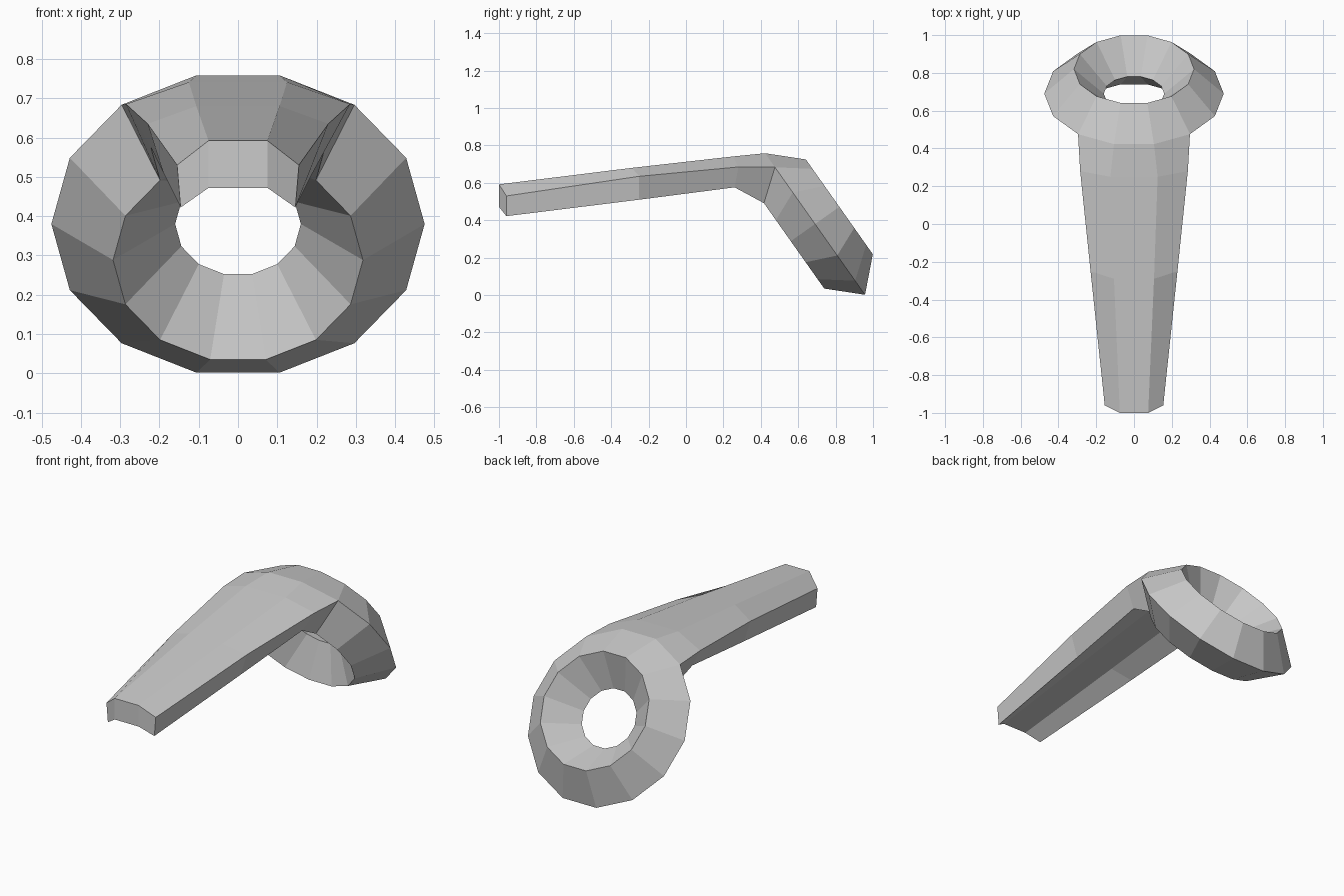
import bpy, bmesh
from math import sin, cos, pi, sqrt

if "Cube" in bpy.data.objects:
    bpy.data.objects.remove(bpy.data.objects["Cube"])

SEGS = 14
AXIS = (0.817, 0.577)       # ring axis in (y, z)
CENTRE = (0.69, 0.38)
# Diamond cross-section of the ring: (radius, offset along axis)
DIAMOND = [(0.475, 0.0), (0.318, -0.159), (0.16, 0.0), (0.318, 0.159)]

bm = bmesh.new()


def ring_point(seg, radius, offset):
    a = (seg + 0.5) * 2 * pi / SEGS
    up = radius * cos(a)
    return (radius * sin(a),
            CENTRE[0] - up * AXIS[1] + offset * AXIS[0],
            CENTRE[1] + up * AXIS[0] + offset * AXIS[1])


# Tilted faceted ring, left open where the handle grows out of it
loops = [[bm.verts.new(ring_point(i, r, o)) for r, o in DIAMOND] for i in range(SEGS)]
for i in range(SEGS):
    a, b = loops[i], loops[(i + 1) % SEGS]
    for j in range(4):
        k = (j + 1) % 4
        if j == 0 and i in (SEGS - 2, SEGS - 1, 0):
            continue
        bm.faces.new((a[j], b[j], b[k], a[k]))

# Handle: arched strip cross-sections from the ring to the tip
# each: top inner, top outer, bottom outer, bottom inner (right half)
sections = [
    [(0.125, 0.25, 0.741), (0.285, 0.28, 0.685), (0.222, 0.26, 0.576), (0.09, 0.24, 0.625)],
    [(0.106, -0.29, 0.680), (0.230, -0.25, 0.635), (0.190, -0.25, 0.510), (0.085, -0.29, 0.560)],
    [(0.075, -1.0, 0.592), (0.155, -0.96, 0.530), (0.146, -0.96, 0.422), (0.075, -1.0, 0.472)],
]
opening = [loops[0][0], loops[1][0], loops[1][1], loops[0][1],
           loops[-1][1], loops[-2][1], loops[-2][0], loops[-1][0]]
previous = opening
for sec in sections:
    right = [bm.verts.new(p) for p in sec]
    left = [bm.verts.new((-x, y, z)) for x, y, z in reversed(sec)]
    current = right + left
    for j in range(8):
        k = (j + 1) % 8
        bm.faces.new((previous[j], previous[k], current[k], current[j]))
    previous = current

# Tip cap in three facets
t = previous
for quad in ((0, 1, 2, 3), (7, 0, 3, 4), (6, 7, 4, 5)):
    bm.faces.new([t[i] for i in quad])

bmesh.ops.recalc_face_normals(bm, faces=bm.faces)
mesh = bpy.data.meshes.new("ring_lever")
bm.to_mesh(mesh)
bm.free()
obj = bpy.data.objects.new("ring_lever", mesh)
bpy.context.collection.objects.link(obj)
